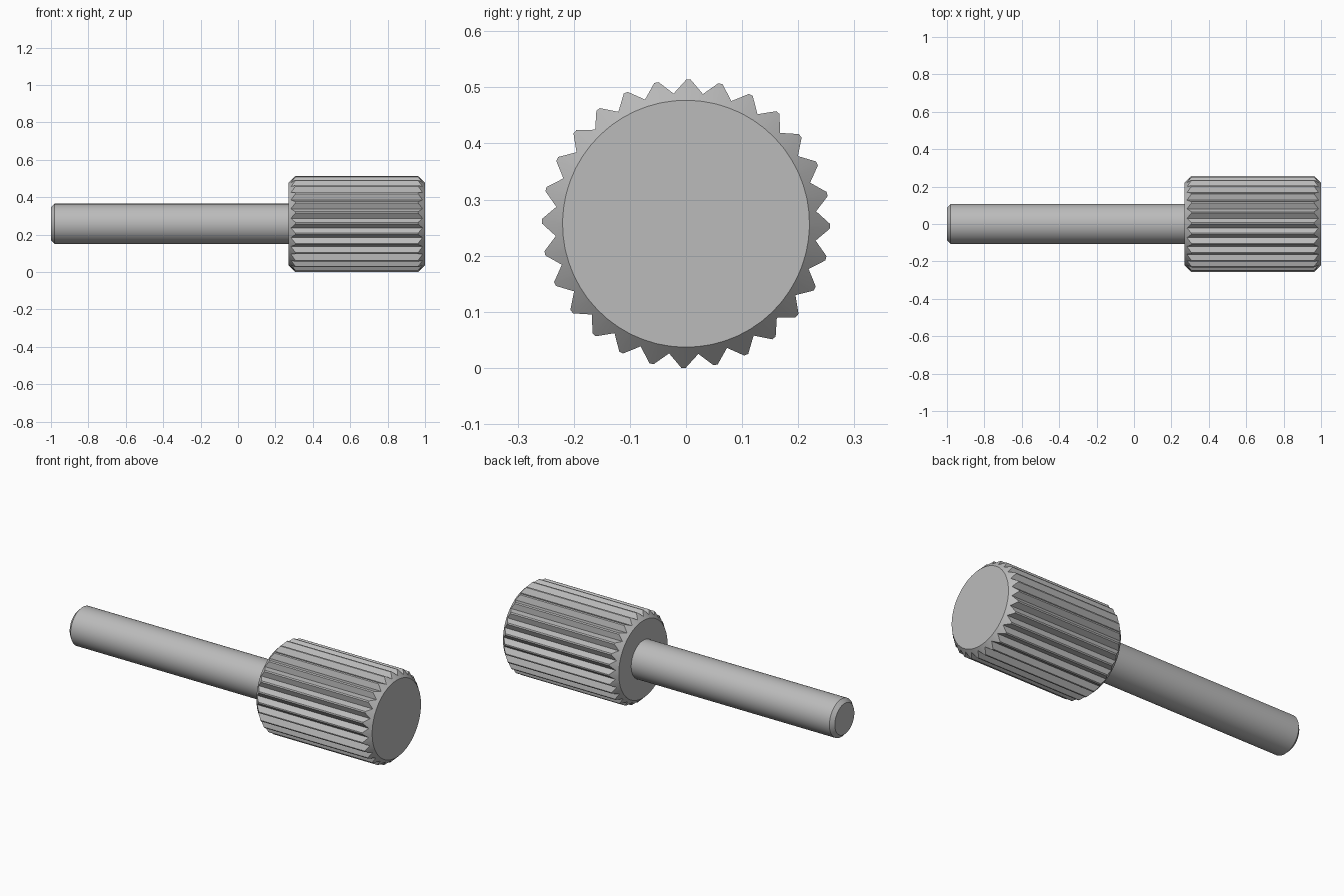
import bpy
import bmesh
from math import cos, sin, pi, radians

cube = bpy.data.objects.get("Cube")
if cube:
    bpy.data.objects.remove(cube, do_unlink=True)

AXIS_Z = 0.257          # height of the common axis
HEAD_START, HEAD_END = 0.27, 1.0
TIP_R, ROOT_R, FACE_R = 0.257, 0.233, 0.22
TEETH = 28

steel = bpy.data.materials.new("grey steel")
steel.use_nodes = True
grey = (0.5, 0.5, 0.5, 1)
steel.diffuse_color = grey
steel.node_tree.nodes["Principled BSDF"].inputs["Base Color"].default_value = grey


def loft(name, rings):
    """Skin a list of rings of (x, radius, angle) points around the x axis and cap both ends."""
    bm = bmesh.new()
    loops = [[bm.verts.new((x, r * cos(a), AXIS_Z + r * sin(a))) for x, r, a in ring]
             for ring in rings]
    for lower, upper in zip(loops, loops[1:]):
        for i in range(len(lower)):
            j = (i + 1) % len(lower)
            bm.faces.new((lower[i], lower[j], upper[j], upper[i]))
    bm.faces.new(loops[0])
    bm.faces.new(loops[-1])
    bmesh.ops.recalc_face_normals(bm, faces=bm.faces)
    mesh = bpy.data.meshes.new(name)
    bm.to_mesh(mesh)
    bm.free()
    mesh.materials.append(steel)
    obj = bpy.data.objects.new(name, mesh)
    bpy.context.collection.objects.link(obj)
    bpy.ops.object.select_all(action="DESELECT")
    obj.select_set(True)
    bpy.context.view_layer.objects.active = obj
    bpy.ops.object.shade_smooth_by_angle(angle=radians(20))
    return obj


# Toothed outline: a sharp valley, then a narrow flat tip
pitch = 2 * pi / TEETH
outline = []
for t in range(TEETH):
    a = t * pitch - radians(1)
    outline += [(ROOT_R, a - pitch / 2), (TIP_R, a - 0.015), (TIP_R, a + 0.015)]


def end_rings(x, inward):
    """Flat end circle and the toothed ring where the 45 degree chamfer cuts the teeth."""
    face = [(x, FACE_R, a) for r, a in outline]
    teeth = [(x + inward * (r - FACE_R), r, a) for r, a in outline]
    return [face, teeth]


# Knurled head
loft("knurled_head", end_rings(HEAD_START, 1) + end_rings(HEAD_END, -1)[::-1])

# Plain shaft with a chamfered free end
profile = [(-1, 0.088), (-0.98, 0.108), (HEAD_START + 0.02, 0.108)]
loft("shaft", [[(x, r, 2 * pi * i / 64) for i in range(64)] for x, r in profile])
